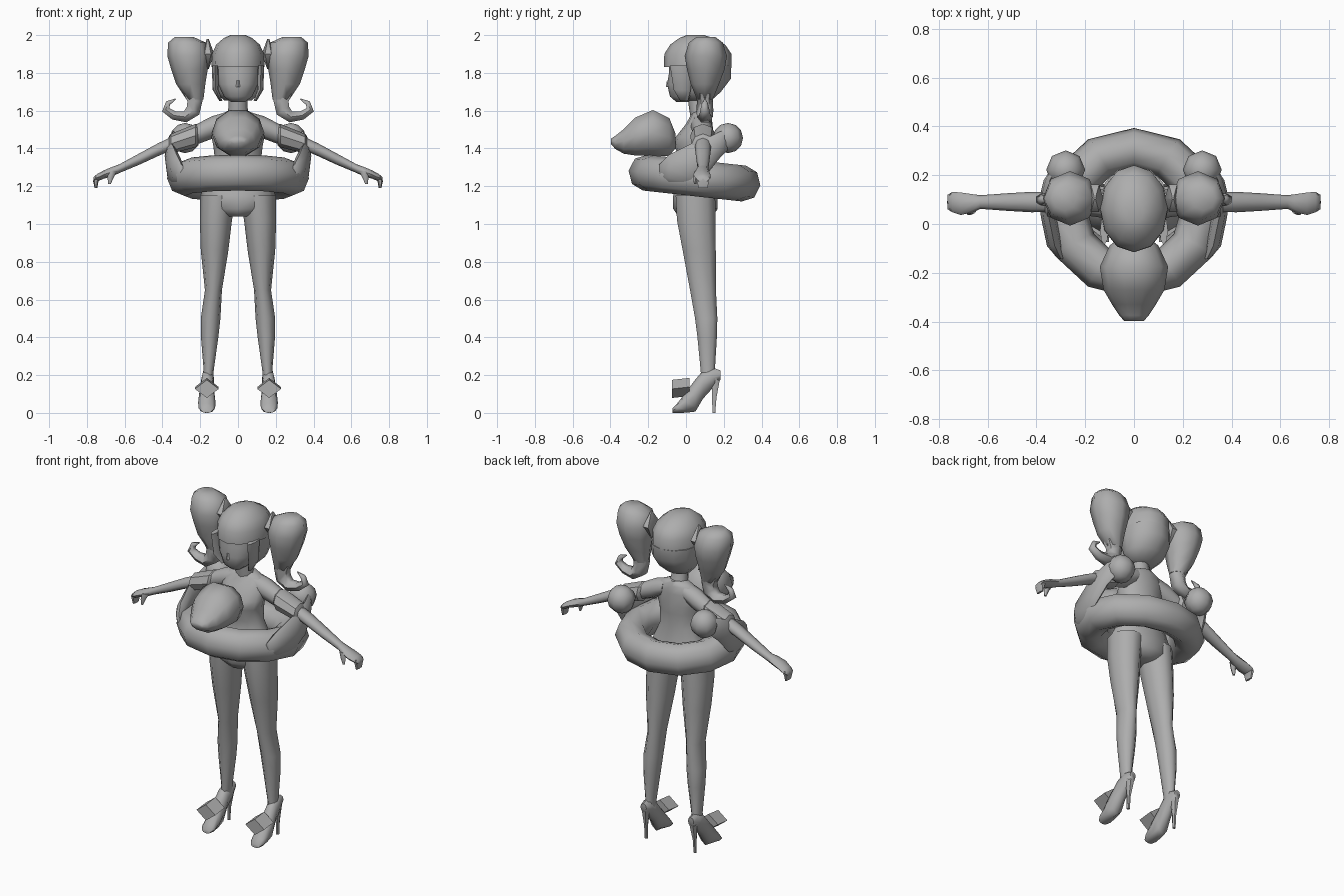
import bpy, bmesh, math
from mathutils import Vector

grey = bpy.data.materials.new("plain_grey")
grey.diffuse_color = (0.42, 0.42, 0.42, 1)
X, Y, Z = Vector((1, 0, 0)), Vector((0, 1, 0)), Vector((0, 0, 1))


def finish(ob, mirror=False, angle=60):
    ob.data.materials.clear()
    ob.data.materials.append(grey)
    ob.data.polygons.foreach_set("use_smooth", [True] * len(ob.data.polygons))
    ob.data.set_sharp_from_angle(angle=math.radians(angle))
    if mirror:
        ob.modifiers.new("mirror", 'MIRROR')
    return ob


def loft(name, rings, axis=None, ref=X, n=8, mirror=False, angle=60):
    """Skin rings (x, y, z, a, b); a lies along ref, b across it."""
    bm = bmesh.new()
    pts = [Vector(r[:3]) for r in rings]
    loops = []
    for i, r in enumerate(rings):
        t = axis or (pts[min(i + 1, len(pts) - 1)] - pts[max(i - 1, 0)]).normalized()
        u = (ref - t * ref.dot(t)).normalized()
        v = t.cross(u)
        loops.append([bm.verts.new(pts[i] + u * r[3] * math.cos(k * math.tau / n)
                                   + v * r[4] * math.sin(k * math.tau / n)) for k in range(n)])
    for p, q in zip(loops, loops[1:]):
        for k in range(n):
            bm.faces.new((p[k], p[(k + 1) % n], q[(k + 1) % n], q[k]))
    bm.faces.new(loops[0])
    bm.faces.new(loops[-1])
    bmesh.ops.recalc_face_normals(bm, faces=bm.faces)
    me = bpy.data.meshes.new(name)
    bm.to_mesh(me)
    bm.free()
    ob = bpy.data.objects.new(name, me)
    bpy.context.collection.objects.link(ob)
    return finish(ob, mirror, angle)


# Head: face, hair cap with fringe, back hair, side locks
loft("face", [(0, -.02, 1.645, .035, .03), (0, -.015, 1.675, .075, .07), (0, 0, 1.74, .105, .10),
              (0, .01, 1.80, .115, .10), (0, .01, 1.86, .115, .10)], Z, n=12)
loft("hair_cap", [(0, .062, 1.83, .14, .178), (0, .063, 1.90, .138, .178), (0, .062, 1.95, .115, .145),
                  (0, .055, 1.985, .075, .09), (0, .05, 2.0, .04, .045)], Z, n=12)
loft("back_hair", [(0, .07, 1.655, .075, .065), (0, .085, 1.70, .12, .10), (0, .095, 1.77, .136, .143),
                   (0, .095, 1.84, .138, .145)], Z, n=12)
loft("side_lock", [(.09, -.01, 1.65, .008, .02), (.118, -.02, 1.71, .016, .045),
                   (.122, -.025, 1.84, .017, .06)], Z, mirror=True)
loft("nose", [(0, -.097, 1.725, .012, .010), (0, -.095, 1.76, .007, .006)], Z, n=4)
loft("neck", [(0, .075, 1.56, .06, .05), (0, .06, 1.62, .05, .045), (0, .05, 1.70, .05, .045)], Z)

# Pigtails with curled ends
loft("hair_tie", [(.16, .105, 1.82, .005, .005), (.16, .105, 1.90, .034, .065),
                  (.16, .105, 1.98, .005, .005)], Z, n=6, mirror=True)
loft("pigtail", [(.285, .105, 1.99, .05, .05), (.27, .105, 1.96, .10, .09), (.262, .105, 1.89, .112, .112),
                 (.257, .105, 1.82, .097, .10), (.25, .10, 1.74, .077, .075),
                 (.228, .10, 1.66, .045, .042)], Z, mirror=True)
loft("pigtail_curl", [(.24, .10, 1.70, .05, .055), (.228, .10, 1.65, .042, .046), (.238, .10, 1.60, .045, .045),
                      (.28, .10, 1.567, .042, .034), (.34, .10, 1.575, .03, .027),
                      (.383, .10, 1.605, .024, .024), (.37, .10, 1.64, .016, .016),
                      (.33, .10, 1.662, .003, .003)], ref=Y, n=6, mirror=True)

# Body
loft("torso", [(0, .05, 1.04, .07, .09), (0, .05, 1.08, .165, .118), (0, .05, 1.15, .2, .118),
               (0, .06, 1.23, .165, .095), (0, .065, 1.32, .12, .07), (0, .04, 1.41, .13, .105),
               (0, .045, 1.46, .14, .10), (0, .07, 1.53, .14, .07), (0, .08, 1.575, .11, .055),
               (0, .08, 1.60, .05, .045)], Z, n=12)
loft("leg", [(.105, .05, 1.15, .095, .11), (.117, .054, 1.02, .085, .107), (.124, .07, .86, .073, .092),
             (.13, .09, .65, .045, .072), (.145, .107, .50, .052, .062), (.15, .112, .40, .046, .054),
             (.155, .115, .23, .027, .04), (.16, .12, .17, .028, .04)], Z, n=10, mirror=True)

# High heeled shoes with bows
loft("shoe", [(.165, -.072, .012, .028, .012), (.165, -.045, .026, .044, .026), (.165, 0, .056, .046, .055),
              (.165, .05, .092, .042, .085), (.163, .09, .15, .036, .075), (.16, .14, .185, .033, .055),
              (.16, .182, .2, .02, .025)], Y, mirror=True)
loft("shoe_heel", [(.165, .147, 0, .010, .009), (.164, .15, .08, .011, .013), (.16, .158, .19, .026, .027)],
     Z, n=6, mirror=True)
loft("shoe_bow", [(.165, -.074, .127, .063, .048), (.165, .018, .137, .063, .048)], Y, n=4, mirror=True, angle=30)

# Arms, sleeves and hands
loft("shoulder", [(.07, .08, 1.54, .055, .05), (.14, .085, 1.51, .058, .06),
                  (.24, .09, 1.465, .05, .052)], X, Y, mirror=True)
loft("sleeve_cuff", [(.21, .09, 1.475, .05, .05), (.225, .09, 1.468, .068, .062), (.355, .09, 1.425, .06, .052),
                     (.365, .09, 1.42, .042, .038)], X, Y, mirror=True, angle=40)
loft("arm", [(.33, .09, 1.435, .04, .036), (.42, .09, 1.395, .042, .034), (.52, .09, 1.345, .036, .030),
             (.63, .09, 1.292, .028, .023), (.66, .085, 1.28, .037, .025), (.71, .083, 1.262, .046, .022),
             (.745, .09, 1.245, .042, .02), (.764, .09, 1.235, .03, .014)], X, Y, mirror=True)
loft("fingers", [(.745, .09, 1.25, .018, .04), (.753, .09, 1.225, .014, .036), (.752, .09, 1.19, .007, .027)],
     Z, n=6, mirror=True)
loft("thumb", [(.665, .06, 1.28, .024, .018), (.675, .05, 1.245, .016, .014), (.68, .048, 1.212, .007, .007)],
     Z, n=6, mirror=True)

# Swim ring, tilted up at the front
bpy.ops.mesh.primitive_torus_add(major_segments=12, minor_segments=8, major_radius=.27, minor_radius=.09,
                                 location=(0, .045, 1.243), rotation=(-.11, 0, 0))
ring = bpy.context.object
ring.name = "swim_ring"
ring.scale = (1.045, .975, 1.06)
finish(ring)

# Bird head with beak on the front of the ring
loft("bird_head", [(0, -.055, 1.44, .055, .04), (0, -.088, 1.46, .10, .105), (0, -.175, 1.482, .14, .128),
                   (0, -.27, 1.463, .125, .105), (0, -.33, 1.437, .09, .068), (0, -.375, 1.432, .06, .036),
                   (0, -.398, 1.438, .04, .014)], Y, n=10)

# Wings on the ring sides, with a ball at each rear end
loft("wing", [(.30, -.143, 1.28, .012, .035), (.325, -.09, 1.295, .032, .072), (.35, .03, 1.318, .032, .108),
              (.36, .11, 1.36, .028, .095), (.345, .18, 1.42, .025, .07), (.31, .25, 1.46, .015, .04)],
     Y, mirror=True)
bpy.ops.mesh.primitive_uv_sphere_add(segments=8, ring_count=6, radius=.08, location=(0, 0, 0))
ball = bpy.context.object
ball.name = "wing_ball"
for v in ball.data.vertices:
    v.co += Vector((.28, .222, 1.455))
finish(ball, True)
